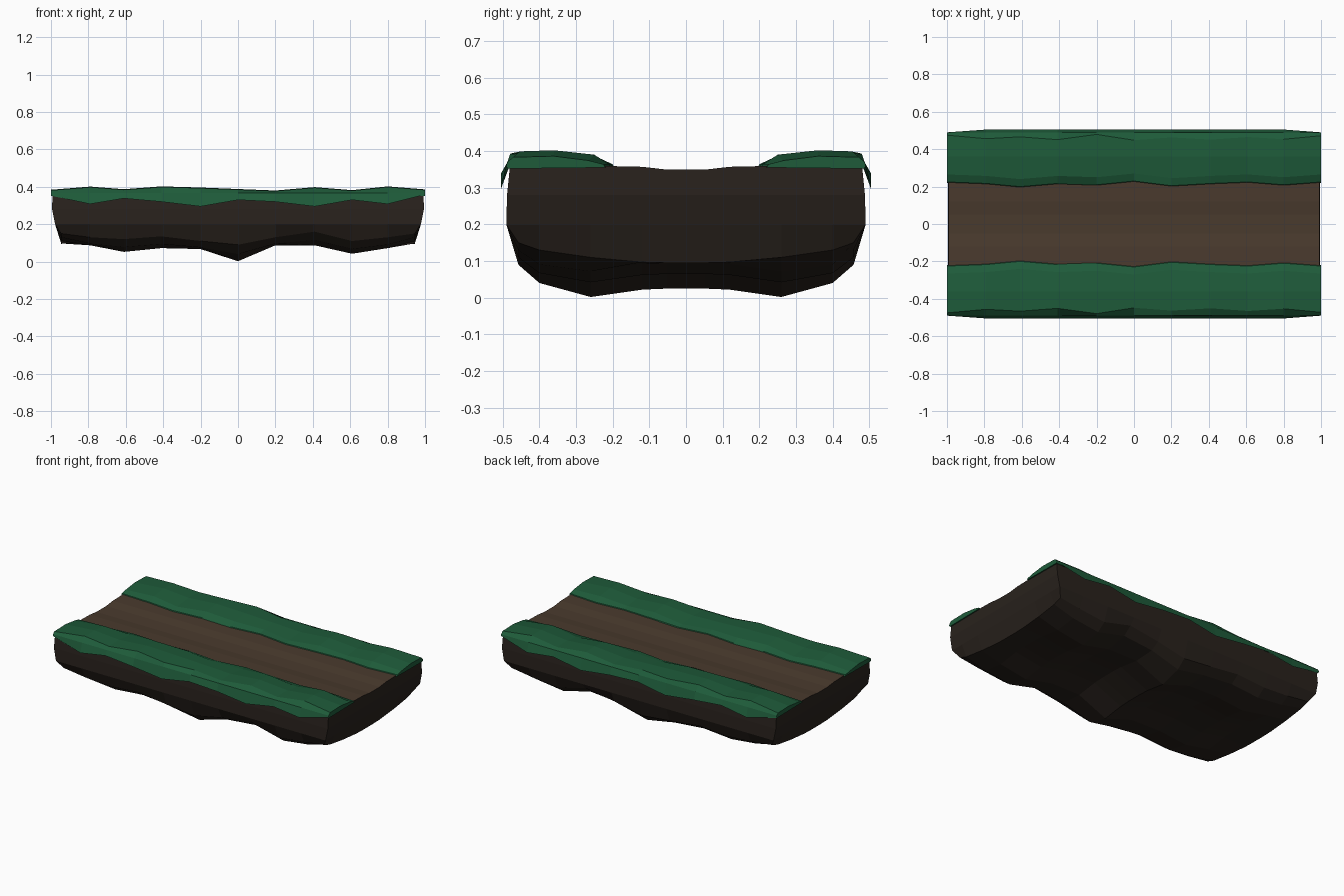
import bpy, bmesh

if "Cube" in bpy.data.objects:
    bpy.data.objects.remove(bpy.data.objects["Cube"])

XS = [-1, -.79, -.61, -.41, -.2, 0, .2, .41, .61, .8, 1]


def material(name, rgb):
    m = bpy.data.materials.new(name)
    m.diffuse_color = (*rgb, 1)
    m.use_nodes = True
    m.node_tree.nodes["Principled BSDF"].inputs["Base Color"].default_value = m.diffuse_color
    return m


ROCK = material("rock", (.022, .016, .012))
DIRT = material("dirt", (.068, .043, .027))
GRASS = material("grass", (.013, .105, .042))


def finish(name, bm, mats):
    bmesh.ops.recalc_face_normals(bm, faces=bm.faces)
    me = bpy.data.meshes.new(name)
    bm.to_mesh(me)
    bm.free()
    for m in mats:
        me.materials.append(m)
    ob = bpy.data.objects.new(name, me)
    bpy.context.collection.objects.link(ob)
    return ob


# Ground block: a gridded box whose sides round in and whose belly is lumpy
HALF_Y = [.05, .12, .26, .4, .482]
YS = [-y for y in reversed(HALF_Y)] + HALF_Y
TOP_Z = [.349, .357, .36, .36, .36]
END_Z = [.095, .097, .11, .13, .15]                      # lower edge of the ends
BELLY = [.1, .09, .055, .075, .07, .005, .09, .09, .045, .075, .1]
SIDE_Z = [.15, .13, .12, .135, .11, .09, .13, .16, .11, .13, .15]
NX, NY, NZ = len(XS) - 1, len(YS) - 1, 3


def ground_point(i, j, k):
    a = j - 5 if j > 4 else 4 - j
    side = 1 if YS[j] > 0 else -1
    if i in (0, NX):
        low = END_Z[a]
    elif a == 4:
        low = SIDE_Z[i]
    else:
        low = BELLY[i] + [.02, .017, -.003, 0][a]
        if a == 3:
            low = .35 * low + .65 * SIDE_Z[i] - .02
    z = [low, .2, .28, TOP_Z[a]][k]
    x = XS[i]
    if i in (0, NX):
        x *= [.945, .978, .994, .992][k]
    y = HALF_Y[a]
    if a == 4:
        y = [.457, .49, .488, .48][k]
    return x, y * side, z


bm = bmesh.new()
verts = {}


def vert(*key):
    if key not in verts:
        verts[key] = bm.verts.new(ground_point(*key))
    return verts[key]


def quad(keys, mat=0):
    bm.faces.new([vert(*k) for k in keys]).material_index = mat


for i in range(NX):
    for j in range(NY):
        for k in (0, NZ):
            quad([(i, j, k), (i+1, j, k), (i+1, j+1, k), (i, j+1, k)], int(k == NZ))
    for k in range(NZ):
        for j in (0, NY):
            quad([(i, j, k), (i+1, j, k), (i+1, j, k+1), (i, j, k+1)])
for j in range(NY):
    for k in range(NZ):
        for i in (0, NX):
            quad([(i, j, k), (i, j+1, k), (i, j+1, k+1), (i, j, k+1)])
finish("dirt_path_ground", bm, [ROCK, DIRT])

# Grass verges: lofted strip with an uneven skirt hanging over the side
INNER = [.22, .212, .195, .212, .205, .225, .2, .212, .22, .205, .22]
CREST = [.384, .401, .387, .402, .396, .388, .38, .398, .382, .402, .386]
LIP = [.475, .456, .466, .451, .479, .448, .463, .451, .465, .453, .472]
HEM = [.358, .308, .338, .32, .295, .33, .32, .295, .33, .308, .358]

for name, side in (("grass_verge_front", -1), ("grass_verge_back", 1)):
    bm = bmesh.new()
    rings = []
    for i, x in enumerate(XS):
        hem_y = .49 if i in (0, NX) else .505
        profile = [(INNER[i], .355), (INNER[i] + .005, .364),
                   (INNER[i] + .045, CREST[i] - .012), (.36, CREST[i]),
                   (LIP[i], CREST[i] - .003), (.488, .368),
                   (hem_y, HEM[i]), (.484, .352)]
        rings.append([bm.verts.new((x, side * y, z)) for y, z in profile])
    n = len(rings[0])
    for a, b in zip(rings, rings[1:]):
        for p in range(n):
            q = (p + 1) % n
            bm.faces.new((a[p], a[q], b[q], b[p]))
    bm.faces.new(rings[0])
    bm.faces.new(rings[-1])
    finish(name, bm, [GRASS])
